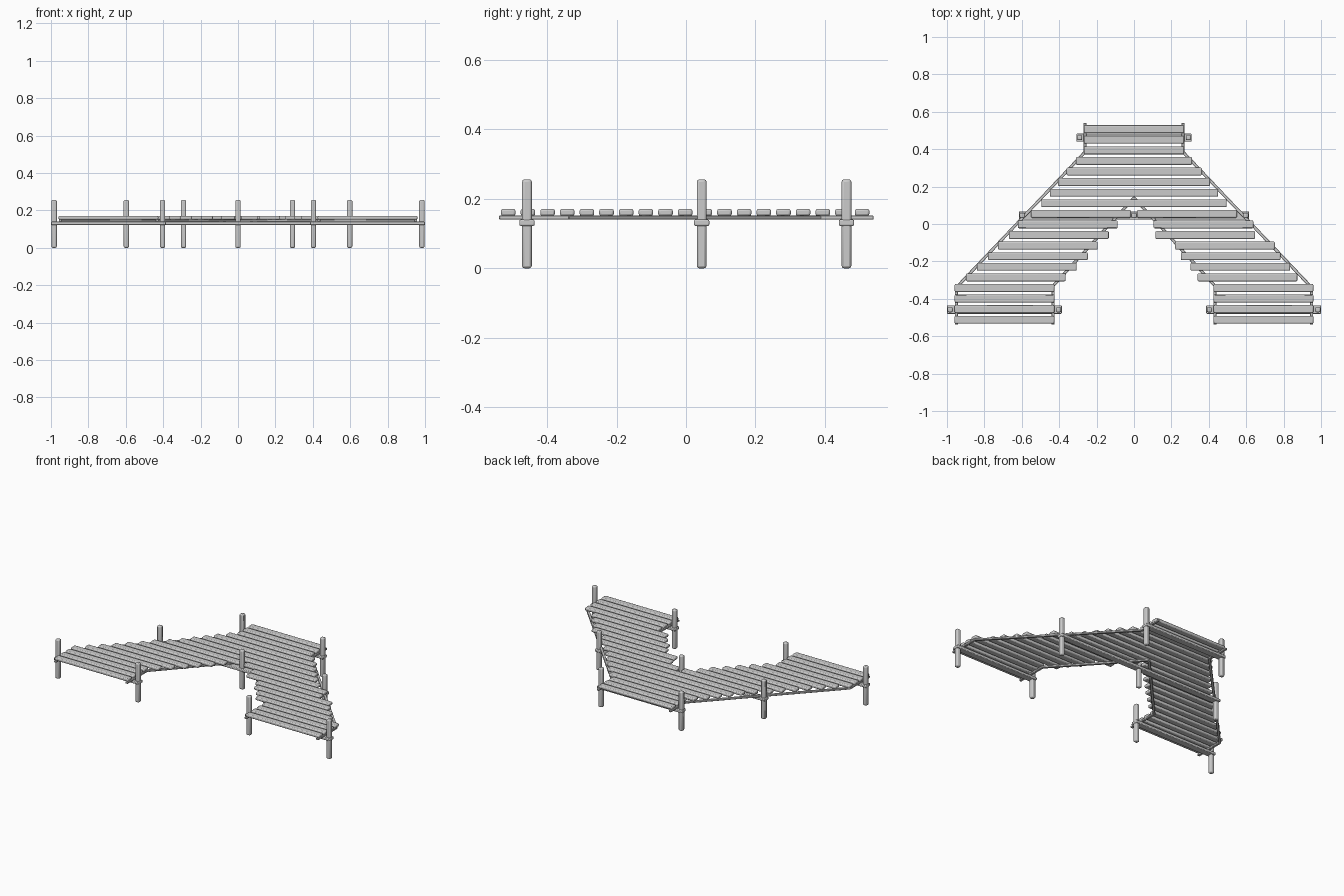
import bpy, math
from mathutils import Vector

if "Cube" in bpy.data.objects:
    bpy.data.objects.remove(bpy.data.objects["Cube"])


def block(name, center, size, bevel=0.004, angle=0.0, segments=2):
    """Rounded box with optional turn about z."""
    bpy.ops.mesh.primitive_cube_add(size=1, location=center, rotation=(0, 0, angle))
    ob = bpy.context.object
    ob.name = name
    ob.scale = size
    bpy.ops.object.transform_apply(location=False, rotation=False, scale=True)
    mod = ob.modifiers.new("bevel", 'BEVEL')
    mod.width, mod.segments = bevel, segments
    bpy.ops.object.shade_smooth_by_angle(angle=math.radians(40))
    return ob


def stringer(name, points):
    """Chain of thin rails under the planks."""
    for a, b in zip(points, points[1:]):
        a, b = Vector(a), Vector(b)
        d, m = b - a, (a + b) / 2
        block(name, (m.x, m.y, 0.146), (d.length + 0.006, 0.016, 0.012), 0.002,
              math.atan2(d.y, d.x), 1)


# planks: 19 evenly spaced rows, the walkway splits into two arms at row 8
PITCH, FIRST, ARM = 0.0566, 0.507, 0.533
joined = [(-.267, .267)] * 3 + [(-.31, .31), (-.36, .363), (-.406, .406),
                                (-.45, .45), (-.495, .495)]
left_arm = [-.55, -.62, -.668, -.727, -.78, -.84, -.898] + [-.959] * 4
right_arm = [.017, .105, .115, .22, .25, .302, .34] + [.426] * 4


def plank(row, x0, x1):
    block("plank", ((x0 + x1) / 2, FIRST - row * PITCH, 0.161),
          (x1 - x0, 0.042, 0.02), 0.006)


for row, (x0, x1) in enumerate(joined):
    plank(row, x0, x1)
for i, (xl, xr) in enumerate(zip(left_arm, right_arm)):
    plank(8 + i, xl, xl + ARM)
    plank(8 + i, xr, xr + ARM)

# rails along the outer and inner edges
for s in (-1, 1):
    stringer("outer_rail", [(s * .262, .537), (s * .262, .385),
                            (s * .95, -.34), (s * .95, -.535)])
    stringer("inner_rail", [(0, .14), (s * .432, -.33), (s * .432, -.535)])

# cross beams with posts at their ends
beams = [(-.307, .307, .462), (-.615, .615, .045),
         (-1, -.386, -.458), (.386, 1, -.458)]
for x0, x1, y in beams:
    block("cross_beam", ((x0 + x1) / 2, y, 0.131), (x1 - x0, 0.044, 0.018), 0.004)

posts = [(.291, .462), (-.291, .462), (.597, .045), (-.597, .045), (0, .045),
         (.403, -.458), (-.403, -.458), (.983, -.458), (-.983, -.458)]
for x, y in posts:
    block("post", (x, y, 0.128), (0.028, 0.028, 0.256), 0.007)
